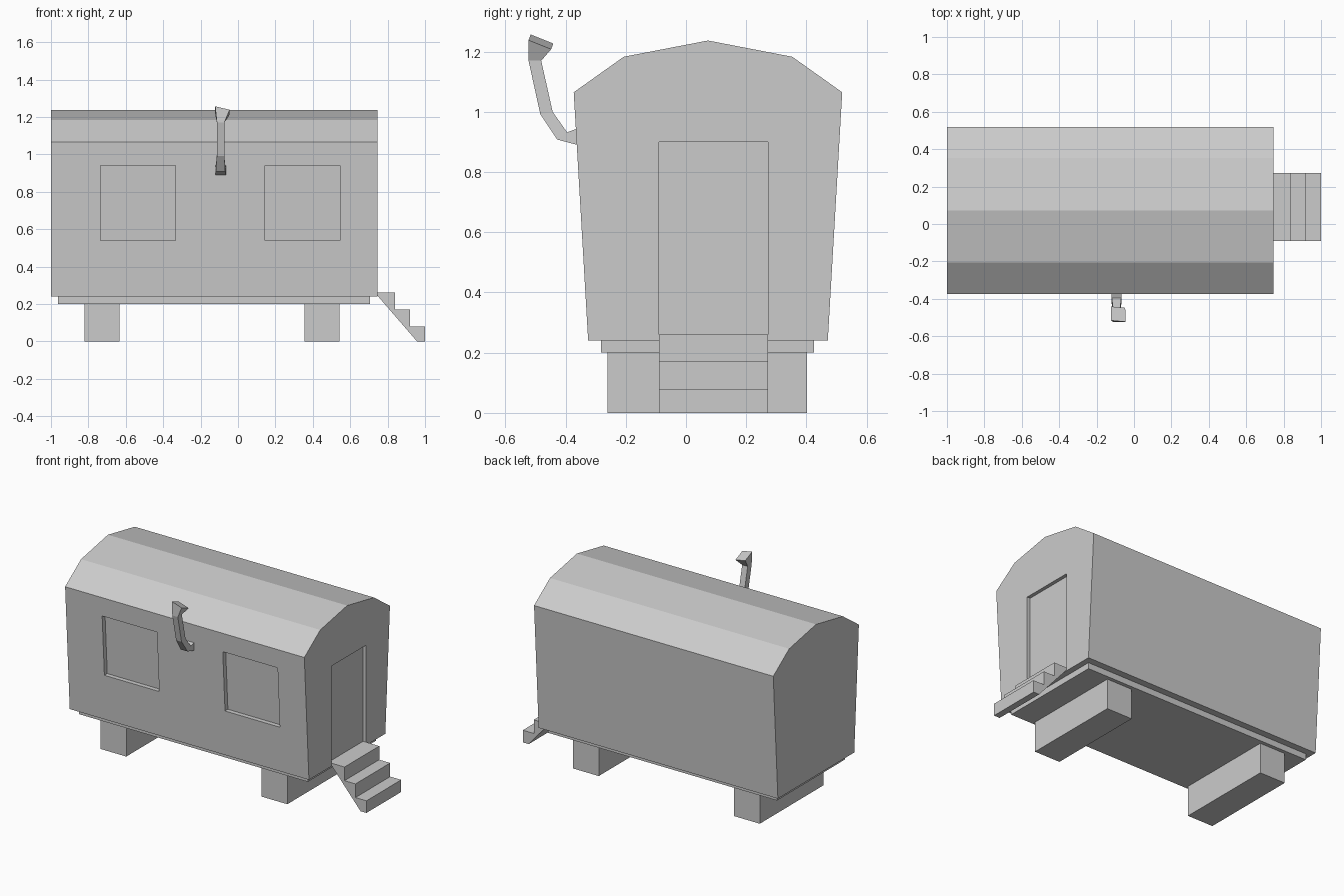
import bpy, bmesh

if "Cube" in bpy.data.objects:
    bpy.data.objects.remove(bpy.data.objects["Cube"])


def loft(name, rings):
    """Closed solid skinned through matching rings of points."""
    bm = bmesh.new()
    loops = [[bm.verts.new(p) for p in ring] for ring in rings]
    n = len(loops[0])
    for a, b in zip(loops, loops[1:]):
        for i in range(n):
            j = (i + 1) % n
            bm.faces.new((a[i], a[j], b[j], b[i]))
    bm.faces.new(loops[0])
    bm.faces.new(loops[-1])
    bmesh.ops.recalc_face_normals(bm, faces=bm.faces)
    mesh = bpy.data.meshes.new(name)
    bm.to_mesh(mesh)
    bm.free()
    obj = bpy.data.objects.new(name, mesh)
    bpy.context.collection.objects.link(obj)
    return obj


def prism(name, profile, x0, x1):
    """Extrude a (y, z) profile along x."""
    return loft(name, [[(x, y, z) for y, z in profile] for x in (x0, x1)])


def box(name, x0, x1, y0, y1, z0, z1):
    return prism(name, [(y0, z0), (y1, z0), (y1, z1), (y0, z1)], x0, x1)


def carve(target, cutter):
    cutter.hide_render = True
    mod = target.modifiers.new("recess", 'BOOLEAN')
    mod.operation = 'DIFFERENCE'
    mod.solver = 'EXACT'
    mod.object = cutter
    bpy.context.view_layer.objects.active = target
    bpy.ops.object.modifier_apply(modifier=mod.name)
    bpy.data.objects.remove(cutter)


# Cabin with tapering walls and faceted roof, symmetric about MID
MID = 0.073
half = [(0.398, 0.24), (0.446, 1.065), (0.28, 1.183)]
profile = ([(MID + w, z) for w, z in half] + [(MID, 1.237)]
           + [(MID - w, z) for w, z in reversed(half)])
cabin = prism("cabin", profile, -1.0, 0.745)


def wall_y(z):
    return MID - 0.398 - 0.048 * (z - 0.24) / 0.825


# Recessed windows parallel to the sloping front wall
for x in (-0.735, 0.145):
    cut = [(wall_y(z) + d, z) for z, d in
           ((0.54, -0.1), (0.54, 0.03), (0.94, 0.03), (0.94, -0.1))]
    carve(cabin, prism("window_cutter", cut, x, x + 0.4))

# Recessed door
carve(cabin, box("door_cutter", 0.722, 0.85, -0.09, 0.272, 0.26, 0.90))

# Chassis plate and support blocks
box("chassis", -0.962, 0.707, -0.282, 0.426, 0.20, 0.24)
for name, x in (("rear_support", -0.82), ("front_support", 0.355)):
    box(name, x, x + 0.187, -0.26, 0.402, 0.0, 0.20)

# Entrance steps, side profile in (x, z)
steps = [(0.745, 0.245), (0.745, 0.26), (0.84, 0.26), (0.84, 0.17),
         (0.92, 0.17), (0.92, 0.08), (1.0, 0.08), (1.0, 0.0), (0.957, 0.0)]
loft("entrance_steps", [[(x, y, z) for x, z in steps] for y in (-0.09, 0.272)])

# Bent stove pipe: x range, outer (y, z), inner (y, z)
sections = [
    (-0.12, -0.065, (-0.36, 0.89), (-0.36, 0.945)),
    (-0.119, -0.068, (-0.428, 0.908), (-0.395, 0.932)),
    (-0.113, -0.073, (-0.484, 0.992), (-0.443, 1.0)),
    (-0.113, -0.073, (-0.523, 1.17), (-0.481, 1.17)),
]
rings = [[(a, *o), (b, *o), (b, *i), (a, *i)] for a, b, o, i in sections]
# Flared, tilted mouth
rings.append([(-0.122, -0.516, 1.257), (-0.045, -0.523, 1.238),
              (-0.047, -0.448, 1.208), (-0.124, -0.441, 1.227)])
loft("stove_pipe", rings)
